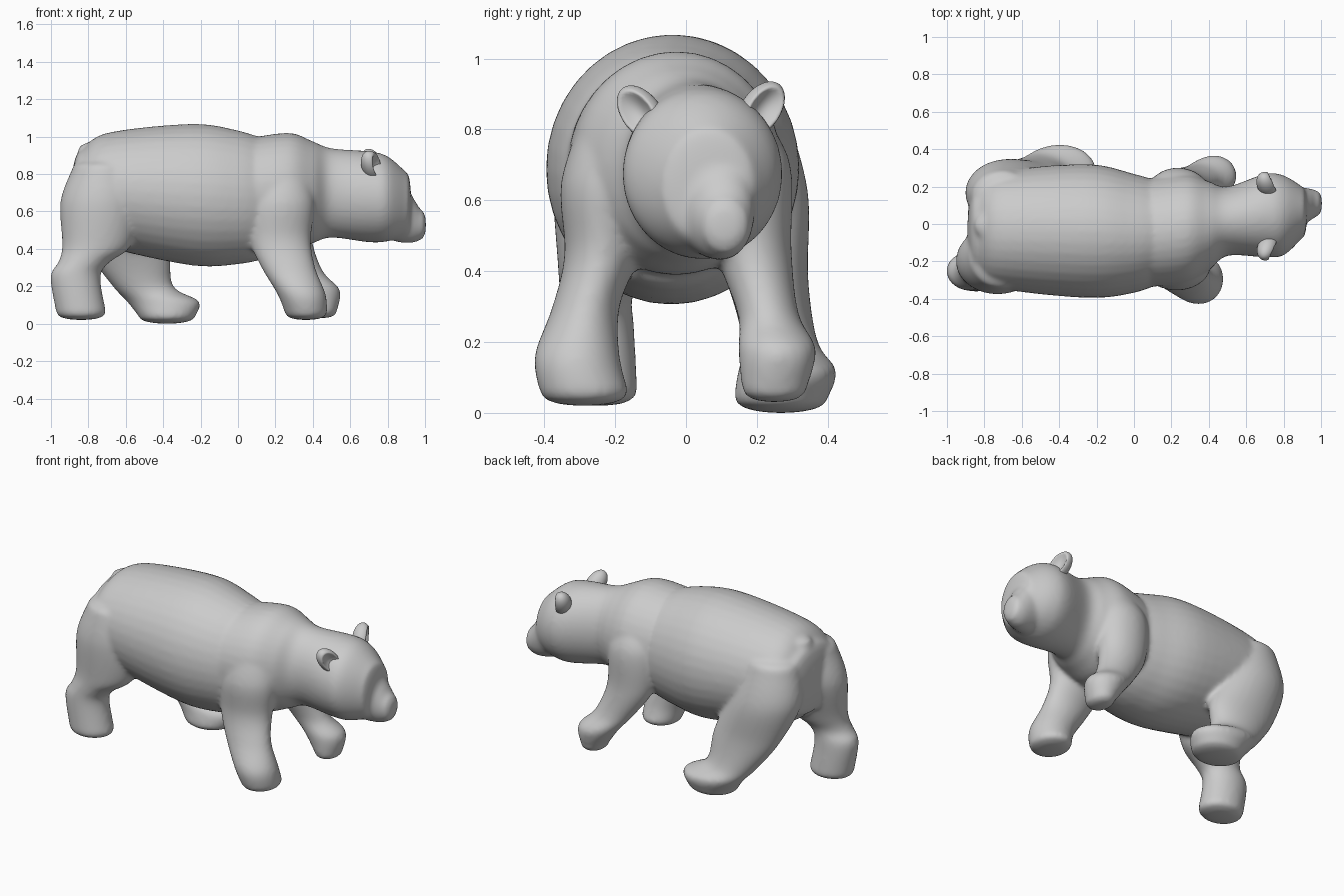
import bpy, bmesh, math
from mathutils import Matrix, Vector

if "Cube" in bpy.data.objects:
    bpy.data.objects.remove(bpy.data.objects["Cube"])

SIDES, STEPS = 36, 6


def spline(p0, p1, p2, p3, t):
    return [0.5 * (2*b + (c-a)*t + (2*a-5*b+4*c-d)*t*t + (3*b-a-3*c+d)*t**3)
            for a, b, c, d in zip(p0, p1, p2, p3)]


def cap_rows(row, depth):
    """Rings that close an end as a rounded dome."""
    p, a0, a1, b0, b1 = row
    rows = []
    for s in (.4, .65, .85, .96, 1):
        k = max(.1, (1 - s**2.3)**.43)
        a, b, ra, rb = (a0+a1)/2, (b0+b1)/2, k*(a1-a0)/2, k*(b1-b0)/2
        rows.append((p + depth*s, a-ra, a+ra, b-rb, b+rb))
    return rows


def finish(bm, name):
    bmesh.ops.recalc_face_normals(bm, faces=bm.faces)
    for f in bm.faces:
        f.smooth = True
    mesh = bpy.data.meshes.new(name)
    bm.to_mesh(mesh)
    bm.free()
    ob = bpy.data.objects.new(name, mesh)
    bpy.context.collection.objects.link(ob)
    return ob


def loft(name, axis, start_cap, end_cap, *sections):
    """Smooth skin over ovals: position, then min/max on the two cross axes."""
    s = [sections[0], *sections, sections[-1]]
    rows = [spline(*s[i:i+4], k / STEPS) for i in range(len(s) - 3) for k in range(STEPS)]
    rows = (cap_rows(sections[0], -start_cap)[::-1] + rows + [sections[-1]]
            + cap_rows(sections[-1], end_cap))
    bm = bmesh.new()
    rings = []
    for p, a0, a1, b0, b1 in rows:
        ring = []
        for i in range(SIDES):
            t = 2 * math.pi * i / SIDES
            u = (a0+a1)/2 + (a1-a0)/2 * math.cos(t)
            v = (b0+b1)/2 + (b1-b0)/2 * math.sin(t)
            ring.append(bm.verts.new((p, u, v) if axis == 'x' else (u, v, p)))
        rings.append(ring)
    for r, q in zip(rings, rings[1:]):
        for i in range(SIDES):
            j = (i + 1) % SIDES
            bm.faces.new((r[i], r[j], q[j], q[i]))
    bm.faces.new(rings[0])
    bm.faces.new(rings[-1])
    return finish(bm, name)


# Barrel of the body
torso = loft("body", 'x', .06, .08,
             (-.83, -.30, .23, .49, .93),
             (-.70, -.35, .285, .41, 1.02),
             (-.25, -.395, .32, .312, 1.068),
             (0, -.368, .268, .318, 1.033),
             (.16, -.31, .22, .35, .98))

# Shoulders, neck and head in one flowing form
head = loft("head", 'x', .06, .025,
            (.10, -.335, .243, .40, 1.0),
            (.28, -.318, .268, .39, 1.02),
            (.40, -.248, .228, .43, .975),
            (.50, -.17, .20, .46, .938),
            (.70, -.178, .268, .435, .922),
            (.80, -.168, .26, .44, .895),
            (.90, -.075, .20, .47, .81))

# Muzzle drooping forward and slightly to one side
muzzle = loft("muzzle", 'x', .05, .03,
              (.85, -.04, .20, .435, .81),
              (.93, .01, .192, .43, .685),
              (.975, .04, .18, .448, .61))

# Legs, each from sole to hip or shoulder
legs = [
    loft("hind_leg_near", 'z', .04, .06,
         (.06, -.972, -.705, -.362, -.137),
         (.25, -1.003, -.735, -.357, -.147),
         (.33, -.96, -.685, -.357, -.15),
         (.42, -.94, -.57, -.362, -.10),
         (.65, -.95, -.505, -.375, -.01),
         (.82, -.89, -.54, -.345, 0)),
    loft("hind_leg_far", 'z', .045, .06,
         (.045, -.535, -.225, .135, .402),
         (.12, -.595, -.208, .147, .425),
         (.20, -.67, -.345, .16, .372),
         (.38, -.80, -.37, .11, .345),
         (.62, -.90, -.46, .0, .345),
         (.83, -.87, -.54, .0, .29)),
    loft("front_leg_near", 'z', .04, .06,
         (.06, .25, .478, -.413, -.162),
         (.16, .21, .468, -.428, -.187),
         (.30, .125, .413, -.377, -.187),
         (.45, .06, .39, -.343, -.13),
         (.65, .05, .41, -.353, -.08),
         (.84, .11, .37, -.29, -.04)),
    loft("front_leg_far", 'z', .04, .06,
         (.07, .38, .53, .157, .342),
         (.18, .30, .545, .147, .367),
         (.28, .215, .455, .145, .318),
         (.46, .10, .395, .08, .298),
         (.70, .07, .40, .02, .295),
         (.84, .13, .35, 0, .22))]

# Short tail hanging over the rump
tail = loft("tail", 'z', .05, .04,
            (.76, -.895, -.75, -.085, .055),
            (.93, -.855, -.66, -.09, .07))


# Rounded ears with a hollow on the front
def ear(name, centre, tilt, turn):
    bm = bmesh.new()
    bmesh.ops.create_icosphere(bm, subdivisions=4, radius=1)
    for v in bm.verts:
        r = math.hypot(v.co.y, v.co.z)
        if v.co.x > 0:
            v.co.x -= .9 * max(0, 1 - (r / .8)**2)
    m = (Matrix.Translation(Vector(centre)) @ Matrix.Rotation(turn, 4, 'Z')
         @ Matrix.Rotation(tilt, 4, 'X') @ Matrix.Diagonal((.054, .056, .092, 1)))
    bmesh.ops.transform(bm, matrix=m, verts=bm.verts)
    finish(bm, name)


ear("ear_near", (.715, -.125, .845), math.radians(40), math.radians(-25))
ear("ear_far", (.712, .21, .855), math.radians(-38), math.radians(25))

# Fuse trunk, head, legs and tail into one continuous skin
bpy.ops.object.select_all(action='DESELECT')
for ob in [torso, head, muzzle, tail] + legs:
    ob.select_set(True)
bpy.context.view_layer.objects.active = torso
bpy.ops.object.join()
skin = torso.modifiers.new("fuse", 'REMESH')
skin.mode = 'VOXEL'
skin.voxel_size = .013
skin.use_smooth_shade = True
soft = torso.modifiers.new("soften", 'SMOOTH')
soft.factor = .5
soft.iterations = 10
